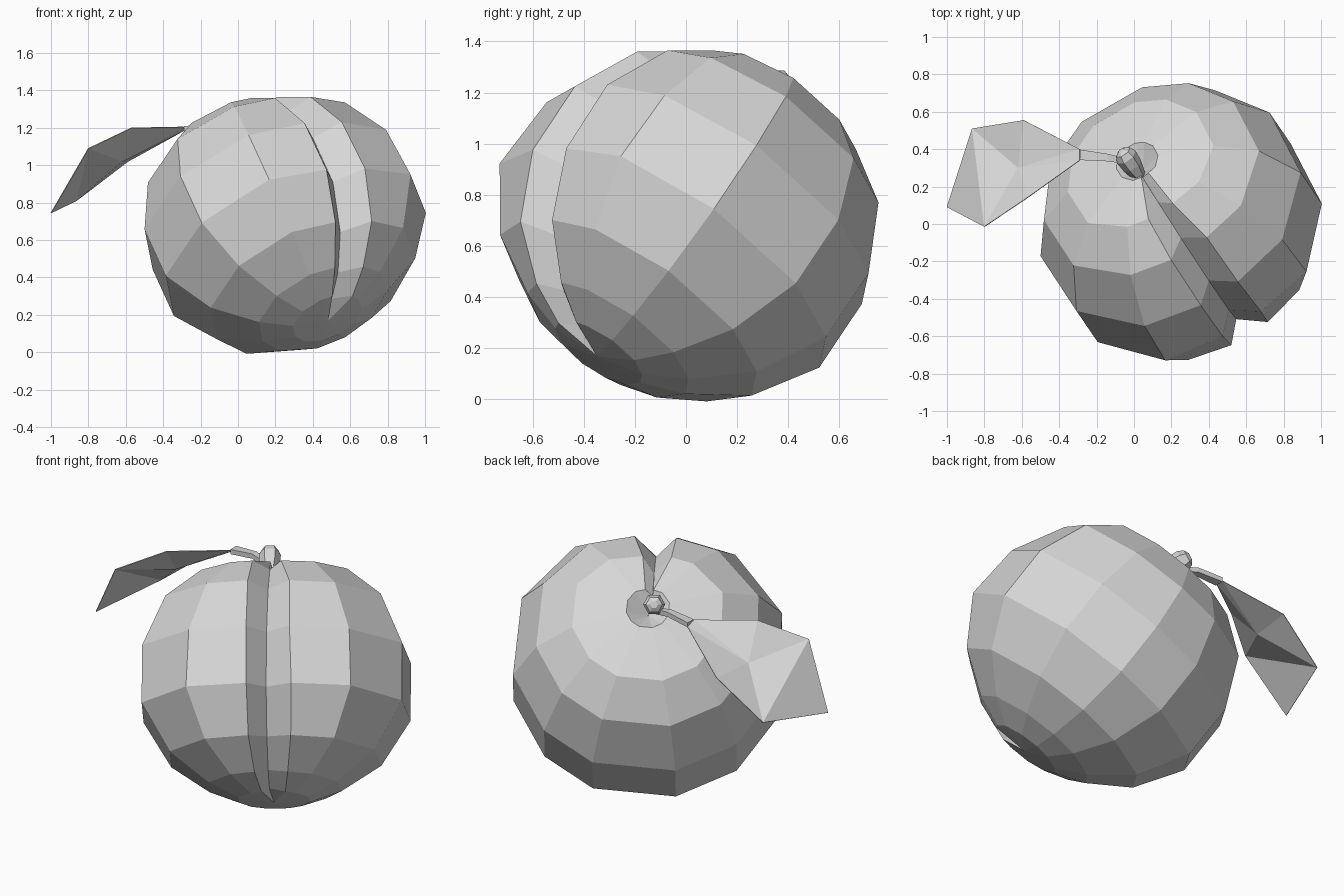
import bpy, bmesh, math
from mathutils import Vector

cube = bpy.data.objects.get("Cube")
if cube:
    bpy.data.objects.remove(cube, do_unlink=True)

grey = bpy.data.materials.new("plain grey")
grey.use_nodes = True
grey.diffuse_color = (0.68, 0.68, 0.68, 1)
grey.node_tree.nodes["Principled BSDF"].inputs["Base Color"].default_value = (0.68, 0.68, 0.68, 1)

# Tilted frame of the fruit: axis, direction of the groove, sideways
CENTRE = Vector((0.245, 0.0, 0.69))
AXIS = Vector((-0.355, 0.52, 0.777)).normalized()
OUT = Vector((0.405, -0.666, 0.626))
OUT = (OUT - AXIS * OUT.dot(AXIS)).normalized()
SIDE = AXIS.cross(OUT)


def place(t, u, v):
    return CENTRE + AXIS * t + OUT * u + SIDE * v


def make(name, bm, recalc=True):
    if recalc:
        bmesh.ops.recalc_face_normals(bm, faces=bm.faces)
    mesh = bpy.data.meshes.new(name)
    bm.to_mesh(mesh)
    bm.free()
    mesh.materials.append(grey)
    obj = bpy.data.objects.new(name, mesh)
    bpy.context.collection.objects.link(obj)
    return obj


def loft(bm, rings):
    """Join rings of points with quads."""
    loops = [[bm.verts.new(p) for p in ring] for ring in rings]
    n = len(loops[0])
    for a, b in zip(loops, loops[1:]):
        for i in range(n):
            j = (i + 1) % n
            bm.faces.new((a[i], a[j], b[j], b[i]))
    return loops


def fan(bm, loop, point):
    tip = bm.verts.new(point)
    for i in range(len(loop)):
        bm.faces.new((loop[i], loop[(i + 1) % len(loop)], tip))


# Fruit: (height, radius, radius beside groove, groove edge radius, left, right, floor radius)
PROFILE = [
    (0.645, 0.12, 0.12, 0.11, -0.025, 0.02, 0.09),
    (0.595, 0.42, 0.38, 0.335, -0.11, 0.045, 0.25),
    (0.437, 0.62, 0.585, 0.53, -0.125, 0.10, 0.42),
    (0.15, 0.75, 0.73, 0.67, -0.125, 0.11, 0.55),
    (-0.17, 0.75, 0.75, 0.67, -0.122, 0.122, 0.55),
    (-0.43, 0.59, 0.59, 0.545, -0.115, 0.115, 0.43),
    (-0.585, 0.37, 0.37, 0.35, -0.09, 0.09, 0.27),
    (-0.655, 0.20, 0.20, 0.19, -0.06, 0.07, 0.13),
]
ANGLES = [36, 69, 105, 134, 159, 194, 222, 254, 289, 323]
rings = []
for t, r, near, edge, left, right, floor in PROFILE:
    ring = [place(t, edge, right)]
    for angle in ANGLES:
        a = math.radians(angle)
        rad = near if math.cos(a) > 0.7 else r
        ring.append(place(t, rad * math.cos(a), rad * math.sin(a)))
    ring += [place(t, edge, left), place(t * 0.95, floor, -0.02)]
    rings.append(ring)
bm = bmesh.new()
loops = loft(bm, rings)
fan(bm, loops[0], place(0.55, 0, 0))
fan(bm, loops[-1], place(-0.67, 0, 0))
make("fruit_body", bm)

# Stem: short six-sided knob leaning out of the dimple towards the back
LEAN = Vector((-0.52, 0.76, 0.39)).normalized()
ACROSS = LEAN.cross(Vector((0, 0, 1))).normalized()
UP = ACROSS.cross(LEAN)
STEM = Vector((-0.025, 0.335, 1.225))
rings = []
for d, r in [(-0.11, 0.035), (-0.03, 0.055), (0.03, 0.06), (0.065, 0.045), (0.08, 0.02)]:
    rings.append([STEM + LEAN * d + ACROSS * (r * math.cos(k * math.pi / 3))
                  + UP * (r * math.sin(k * math.pi / 3)) for k in range(6)])
bm = bmesh.new()
loops = loft(bm, rings)
bm.faces.new(loops[0])
bm.faces.new(loops[-1])
make("stem", bm)

# Leaf stalk: thin tapered bar from the stem to the leaf
rings = []
for x, y, z, h in [(-0.04, 0.335, 1.19, 0.015), (-0.14, 0.355, 1.21, 0.02),
                   (-0.29, 0.37, 1.195, 0.028)]:
    rings.append([Vector((x, y + sy * h, z + sz * 0.014))
                  for sy, sz in ((-1, -1), (1, -1), (1, 1), (-1, 1))])
bm = bmesh.new()
loops = loft(bm, rings)
bm.faces.new(loops[0])
bm.faces.new(loops[-1])
make("leaf_stalk", bm)

# Leaf: drooping blade folded along its middle rib
POINTS = [
    (-0.29, 0.34, 1.205), (-0.29, 0.40, 1.185),   # base, both sides
    (-0.57, 0.14, 1.20), (-0.59, 0.555, 1.02),    # widest part
    (-0.62, 0.30, 1.02),                          # middle rib
    (-0.80, -0.015, 1.09), (-0.865, 0.51, 0.81),  # outer corners
    (-1.0, 0.09, 0.745),                          # tip
]
bm = bmesh.new()
v = [bm.verts.new(p) for p in POINTS]
for face in [(0, 4, 2), (0, 1, 4), (1, 3, 4), (2, 4, 5), (4, 3, 6), (4, 6, 5), (5, 6, 7)]:
    bm.faces.new([v[i] for i in face])
leaf = make("leaf", bm)
thick = leaf.modifiers.new("thickness", "SOLIDIFY")
thick.thickness = 0.004
thick.offset = 0
